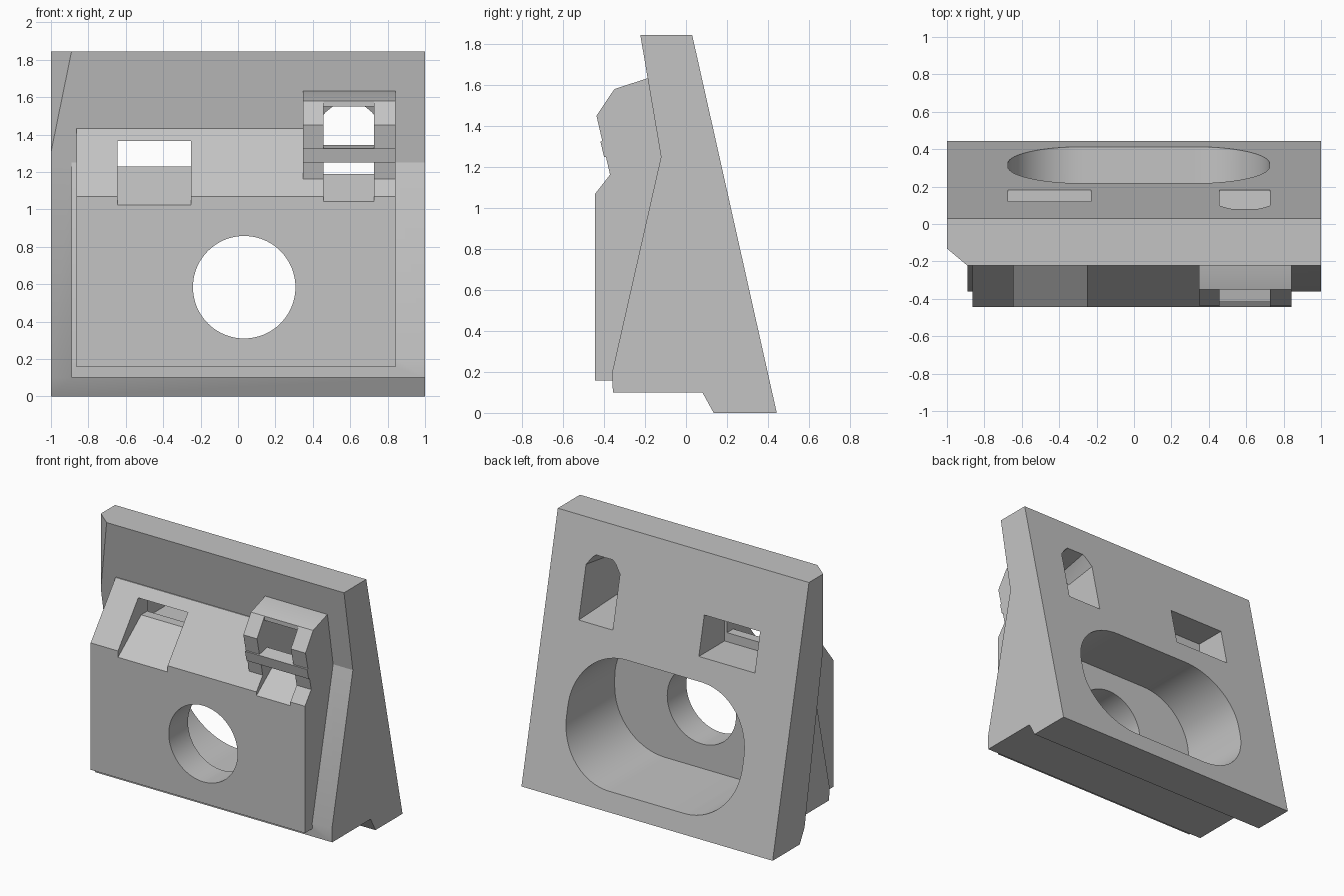
import bpy, bmesh, math

cube = bpy.data.objects.get("Cube")
if cube:
    bpy.data.objects.remove(cube, do_unlink=True)

grey = bpy.data.materials.new("light_grey")
grey.use_nodes = True
COLOUR = (0.55, 0.55, 0.55, 1)
grey.diffuse_color = COLOUR
grey.node_tree.nodes["Principled BSDF"].inputs["Base Color"].default_value = COLOUR


def finish(name, bm):
    bmesh.ops.recalc_face_normals(bm, faces=bm.faces)
    mesh = bpy.data.meshes.new(name)
    bm.to_mesh(mesh)
    bm.free()
    mesh.materials.append(grey)
    obj = bpy.data.objects.new(name, mesh)
    bpy.context.collection.objects.link(obj)
    return obj


def prism(name, outline, axis, start, end):
    """Extrude a 2D outline along x (y,z points), y (x,z) or z (x,y)."""
    def place(p, d):
        return {"x": (d, p[0], p[1]), "y": (p[0], d, p[1]), "z": (p[0], p[1], d)}[axis]
    bm = bmesh.new()
    face = bm.faces.new([bm.verts.new(place(p, start)) for p in outline])
    ext = bmesh.ops.extrude_face_region(bm, geom=[face])
    for v in ext["geom"]:
        if isinstance(v, bmesh.types.BMVert):
            v.co["xyz".index(axis)] = end
    return finish(name, bm)


def box_outline(x0, x1, z0, z1):
    return [(x0, z0), (x1, z0), (x1, z1), (x0, z1)]


def rounded(x0, x1, z0, z1, r, steps=20):
    pts = []
    corners = [(x1 - r, z1 - r), (x0 + r, z1 - r), (x0 + r, z0 + r), (x1 - r, z0 + r)]
    for i, (cx, cz) in enumerate(corners):
        for s in range(steps + 1):
            a = math.pi / 2 * (i + s / steps)
            pts.append((cx + r * math.cos(a), cz + r * math.sin(a)))
    return pts


def combine(target, tool, operation):
    mod = target.modifiers.new(tool.name, "BOOLEAN")
    mod.operation, mod.solver, mod.object = operation, "EXACT", tool
    bpy.context.view_layer.objects.active = target
    bpy.ops.object.modifier_apply(modifier=mod.name)
    bpy.data.objects.remove(tool, do_unlink=True)


# Leaning main plate with a foot and one bevelled upper edge
body = prism("wedge_body", [(-0.223, 1.845), (0.03, 1.845), (0.443, 0), (0.135, 0), (0.08, 0.1),
                            (-0.122, 1.25)], "x", -1, 1)
combine(body, prism("corner_cut", [(-1.1, -0.048), (-0.89, -0.223), (-0.89, -0.6), (-1.1, -0.6)],
                    "z", -0.1, 2), "DIFFERENCE")

# Forward-leaning lower wing, stopping short of one side
combine(body, prism("lower_wing", [(-0.122, 1.25), (-0.36, 0.2), (-0.357, 0.1), (0.08, 0.1),
                                   (0.2, 0.3), (0, 1.25)], "x", -0.89, 1), "UNION")

# Raised front block and the clip housing
combine(body, prism("front_block", [(-0.443, 0.157), (-0.443, 1.07), (-0.16, 1.433),
                                    (-0.05, 1.433), (-0.05, 0.157)], "x", -0.863, 0.843), "UNION")
combine(body, prism("clip", [(-0.19, 1.633), (-0.35, 1.58), (-0.437, 1.45), (-0.37, 1.16),
                             (-0.06, 1.16), (-0.06, 1.633)], "x", 0.348, 0.843), "UNION")

# Large rounded pocket in the back and the round hole in the front
combine(body, prism("back_pocket", rounded(-0.675, 0.725, 0.135, 1.005, 0.4), "y", -0.225, 0.6),
        "DIFFERENCE")
combine(body, prism("round_hole", rounded(-0.241, 0.307, 0.31, 0.858, 0.2739), "y", -0.6, 0),
        "DIFFERENCE")

# Window with a ramped sill and a wider recess behind
combine(body, prism("window", [(-0.5, 0.98), (-0.18, 1.23), (0.3, 1.23), (0.3, 1.365),
                               (-0.5, 1.365)], "x", -0.645, -0.25), "DIFFERENCE")
combine(body, prism("window_recess", box_outline(-0.675, -0.23, 1.165, 1.44), "y", -0.11, 0.4),
        "DIFFERENCE")

# Gap between the clip cheeks, with a ramp at the bottom and an open front
combine(body, prism("clip_gap", [(-0.5, 1.0), (-0.25, 1.19), (-0.1, 1.19), (-0.1, 1.4),
                                 (-0.17, 1.55), (-0.35, 1.55), (-0.35, 1.62), (-0.5, 1.62)],
                    "x", 0.457, 0.727), "DIFFERENCE")

# Flared tunnel with bevelled upper corners
bm = bmesh.new()
for y, low, side, top in [(-0.25, 1.19, 1.49, 1.55), (0.3, 1.165, 1.57, 1.665)]:
    for x, z in [(0.457, low), (0.727, low), (0.727, side), (0.66, top), (0.525, top),
                 (0.457, side)]:
        bm.verts.new((x, y, z))
bmesh.ops.convex_hull(bm, input=bm.verts)
combine(body, finish("tunnel", bm), "DIFFERENCE")

# Cross bar over the clip gap
bar = prism("clip_bar", [(-0.418, 1.325), (-0.4, 1.25), (-0.32, 1.25), (-0.32, 1.345)],
            "x", 0.348, 0.843)

for obj in (body, bar):
    bpy.ops.object.select_all(action="DESELECT")
    obj.select_set(True)
    bpy.context.view_layer.objects.active = obj
    bpy.ops.object.shade_smooth_by_angle(angle=math.radians(20))
